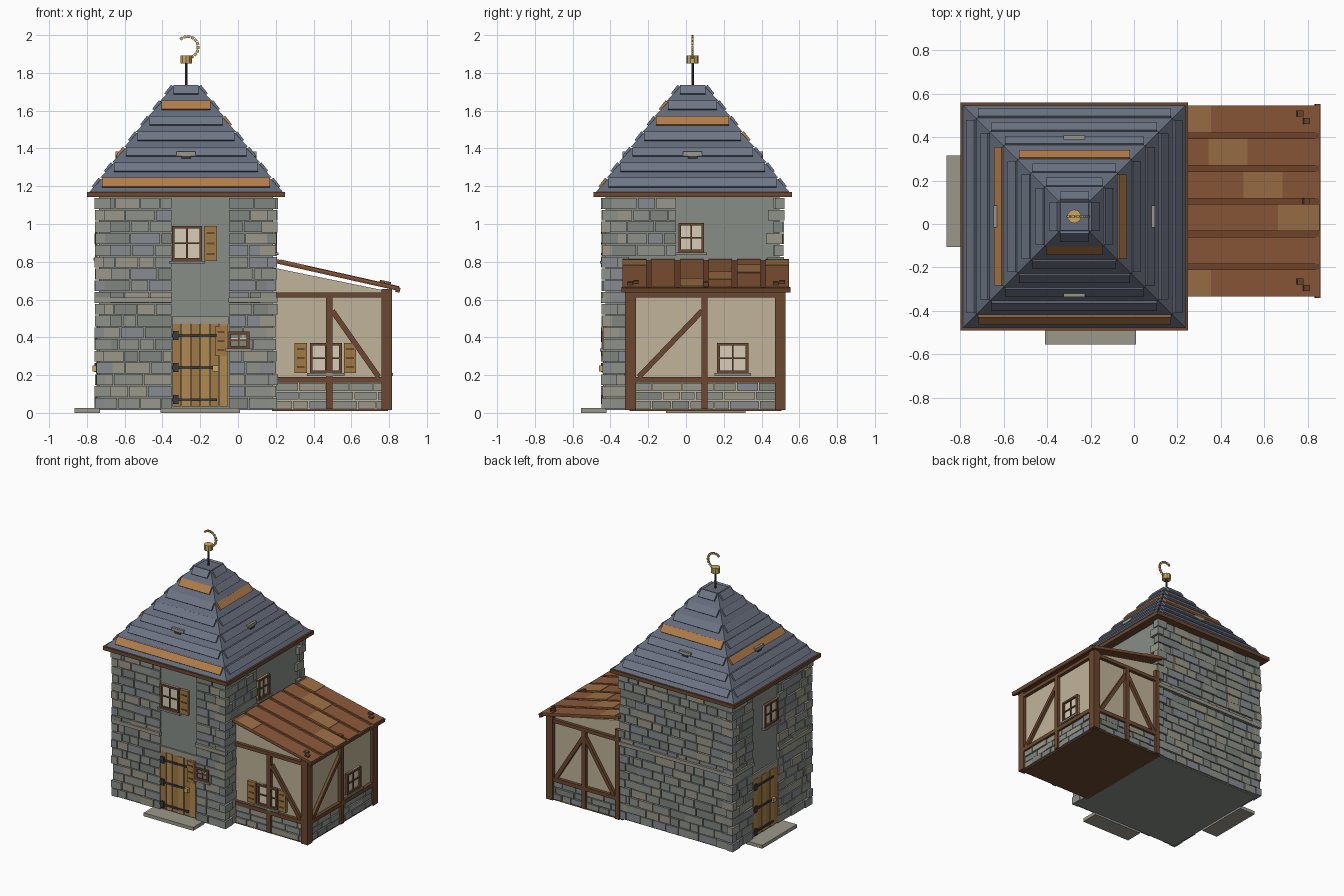
import bpy, bmesh, random
from math import sin, cos, atan2, radians, pi, hypot
from mathutils import Vector, Matrix

if "Cube" in bpy.data.objects:
    bpy.data.objects.remove(bpy.data.objects["Cube"])

random.seed(4)
mats, parts = {}, {}
CX, CY = -0.275, 0.035
X, Y, Z = Vector((1, 0, 0)), Vector((0, 1, 0)), Vector((0, 0, 1))
GREYS = ['8b8f88', '7f857f', '9a9788', '868b90', '8d9189']
WOOD, OAK, PLASTER, SLATE, COPPER = '6b4a34', 'a07a48', 'bfb298', '646b7a', 'b07c4c'
IRON, GOLD, PLAIN, GLASS = '3b3d40', 'c8a860', '878c86', 'd6cbb6'

# wall frames: origin, along-wall axis, outward normal
FACES = {
    'front': (Vector((0, -.425, 0)), X, -Y), 'back': (Vector((0, .495, 0)), X, Y),
    'left': (Vector((-.735, 0, 0)), Y, -X), 'right': (Vector((.185, 0, 0)), Y, X),
    'lean_front': (Vector((0, -.295, 0)), X, -Y), 'lean_back': (Vector((0, .5, 0)), X, Y),
    'lean_right': (Vector((.79, 0, 0)), Y, X)}


def mat(h):
    if h not in mats:
        m = bpy.data.materials.new('colour_' + h)
        m.diffuse_color = [(int(h[i:i + 2], 16) / 255) ** 2.2 for i in (0, 2, 4)] + [1]
        m.use_nodes = True
        m.node_tree.nodes["Principled BSDF"].inputs["Base Color"].default_value = m.diffuse_color
        mats[h] = m
    return mats[h]


def add(name, col, M, size):
    parts.setdefault(name, []).append((col, M @ Matrix.Diagonal((*size, 1))))


def block(name, col, x0, x1, y0, y1, z0, z1):
    add(name, col, Matrix.Translation(((x0 + x1) / 2, (y0 + y1) / 2, (z0 + z1) / 2)), (x1 - x0, y1 - y0, z1 - z0))


def frame(c, u, n, w=Z):
    return Matrix.Translation(c) @ Matrix((u, n, w)).transposed().to_4x4()


def slab(name, col, face, u0, u1, z0, z1, d0, d1):
    o, u, n = FACES[face]
    c = o + u * (u0 + u1) / 2 + n * (d0 + d1) / 2 + Z * (z0 + z1) / 2
    add(name, col, frame(c, u, n), (u1 - u0, d1 - d0, z1 - z0))


def brace(name, face, a, b, w=.028, d=.022):
    o, u, n = FACES[face]
    du, dz = b[0] - a[0], b[1] - a[1]
    l = hypot(du, dz)
    c = o + u * (a[0] + b[0]) / 2 + Z * (a[1] + b[1]) / 2 + n * d / 2
    add(name, WOOD, frame(c, (u * du + Z * dz) / l, n, (Z * du - u * dz) / l), (l, d, w))


def stones(name, face, u0, u1, z0, z1, rows, holes=()):
    h = (z1 - z0) / rows
    for r in range(rows):
        a, zm = z0 + r * h, z0 + (r + .5) * h
        spans = [(u0, u1)]
        for p, q, zl, zh in holes:
            if zl < zm < zh:
                spans = [s for lo, hi in spans for s in ((lo, min(hi, p)), (max(lo, q), hi)) if s[1] - s[0] > .02]
        for lo, hi in spans:
            p = lo
            while p < hi - .005:
                q = min(hi, p + random.uniform(.07, .17))
                if hi - q < .04:
                    q = hi
                slab(name, random.choice(GREYS), face, p + .003, q - .003, a + .003, a + h - .003, -.01,
                     random.uniform(.008, .018))
                p = q


def window(name, face, u0, u1, z0, z1, b=.014):
    slab(name, GLASS, face, u0, u1, z0, z1, -.01, .008)
    um, zm = (u0 + u1) / 2, (z0 + z1) / 2
    for p in (u0, u1 - b):
        slab(name, WOOD, face, p, p + b, z0, z1, 0, .022)
    for p in (z0, z1 - b):
        slab(name, WOOD, face, u0, u1, p, p + b, 0, .022)
    slab(name, WOOD, face, um - .004, um + .004, z0, z1, 0, .016)
    slab(name, WOOD, face, u0, u1, zm - .004, zm + .004, 0, .016)
    slab(name, GREYS[0], face, u0 - .015, u1 + .015, z0 - .014, z0, 0, .03)


def shutter(name, face, u0, u1, z0, z1):
    slab(name, OAK, face, u0, u1, z0, z1, 0, .022)
    for t in (.2, .5, .8):
        p = z0 + (z1 - z0) * t
        slab(name, WOOD, face, u0 + .012, u1 - .012, p - .005, p + .005, .02, .025)


def mesh_object(name, bm, col=None):
    bmesh.ops.recalc_face_normals(bm, faces=bm.faces[:])
    me = bpy.data.meshes.new(name)
    bm.to_mesh(me)
    bm.free()
    ob = bpy.data.objects.new(name, me)
    bpy.context.collection.objects.link(ob)
    if col:
        me.materials.append(mat(col))
    return ob


# tower core, stone walls and string course
block('tower_core', PLAIN, -.735, .185, -.425, .495, .015, 1.15)
door_f, door_l = (-.35, -.05, 0, 2), (-.045, .255, 0, 2)
lean = (-.3, .6, 0, .8)
stones('front_stones', 'front', -.73, .18, .02, 1.14, 18, [door_f])
stones('left_stones', 'left', -.42, .49, .02, 1.14, 18, [door_l])
stones('back_stones', 'back', -.73, .18, .02, 1.14, 18)
stones('right_stones', 'right', -.42, .49, .02, 1.14, 18, [lean, (-.05, .46, .8, 2)])
for f, lo, hi in (('front', -.755, -.35), ('front', -.05, .21), ('left', -.445, -.045),
                  ('left', .255, .515), ('back', -.755, .205)):
    slab('string_course', GREYS[2], f, lo, hi, .585, .612, 0, .026)

# alternating corner quoins
for sx in (-1, 1):
    for sy in (-1, 1):
        for r in range(18):
            z = .02 + r * .0622
            lx, ly = (.085, .05) if r % 2 else (.05, .085)
            e = random.uniform(.474, .486)
            x0, y0 = CX + sx * e, CY + sy * e
            xs, ys = sorted((x0, x0 - sx * lx)), sorted((y0, y0 - sy * ly))
            block('corner_quoins', random.choice(GREYS), *xs, *ys, z + .003, z + .059)


# plank doors with iron straps, knob, lintel and step
def door(face, u0, k):
    name = face + '_door'
    for i in range(6):
        slab(name, (OAK, 'b08850')[i % 2], face, u0 + .05 * i + .002, u0 + .05 * i + .048, .035, .47, 0, .012 + .003 * (i % 2))
    for z in (.07, .24, .41):
        a, b = sorted((u0 + .15 - k * .15, u0 + .15 + k * .09))
        slab(name, IRON, face, a, b, z - .007, z + .007, .01, .022)
        c = u0 + .15 - k * .13
        slab(name, IRON, face, c - .015, c + .015, z - .024, z + .024, .01, .024)
    slab(name + '_lintel', GREYS[2], face, u0, u0 + .3, .47, .51, 0, .012)
    c = u0 + .15 + k * .08
    slab(name + '_knob', GOLD, face, c - .016, c + .016, .22, .252, .01, .035)
    slab(name + '_step', GREYS[2], face, u0 - .06, u0 + .36, 0, .026, -.005, .13)


door('front', -.35, 1)
door('left', -.045, -1)
shutter('notice_board', 'front', -.12, -.06, .3, .46)

# tower windows
window('front_window', 'front', -.35, -.19, .805, .99)
shutter('front_window_shutter', 'front', -.18, -.112, .805, .99)
window('left_window', 'left', -.04, .12, .82, .99)
window('right_window', 'right', -.04, .095, .85, 1.005)
window('small_front_window', 'front', -.05, .06, .34, .43)

# tower roof: eaves, slate courses, raised strips, vents
block('eaves_board', WOOD, CX - .525, CX + .525, CY - .525, CY + .525, 1.142, 1.17)
bm = bmesh.new()
half = lambda z: .505 - .78 * (z - 1.17)
for i in range(7):
    z0, z1 = 1.165 + .0807 * i, 1.165 + .0807 * (i + 1)
    a, b = half(z0) + .008, half(z1) - .004
    M = Matrix.Translation((CX, CY, (z0 + z1) / 2)) @ Matrix.Rotation(pi / 4, 4, 'Z')
    bmesh.ops.create_cone(bm, cap_ends=True, segments=4, radius1=a * 2 ** .5, radius2=b * 2 ** .5,
                          depth=z1 - z0, matrix=M)
mesh_object('slate_roof', bm, SLATE)
copper = {(0, 0), (0, 5), (1, 4), (2, 3), (3, 2)}
s = hypot(1, .78)
for side, (u, n) in enumerate(((X, -Y), (Y, X), (X, Y), (Y, -X))):
    up, out = (Z - n * .78) / s, (n + Z * .78) / s
    for i in range(7):
        z = 1.214 + .082 * i
        c = Vector((CX, CY, z)) + n * half(z) + out * .004
        add('roof_strips', COPPER if (side, i) in copper else '6e7585', frame(c, u, out, up),
            (2 * (.445 - .063 * i), .018, .058))
    c = Vector((CX, CY, 1.372)) + n * (half(1.372) + .01)
    add('roof_vents', GREYS[2], frame(c, u, n), (.1, .03, .022))
    add('roof_vents', IRON, frame(c - Z * .018, u, n), (.05, .03, .018))

# finial: pole, gold collar, crescent of beads
for name, r, z0, z1, col in (('finial_pole', .007, 1.72, 1.87, IRON), ('finial_collar', .032, 1.85, 1.892, GOLD)):
    bm = bmesh.new()
    bmesh.ops.create_cone(bm, cap_ends=True, segments=10, radius1=r, radius2=r, depth=z1 - z0,
                          matrix=Matrix.Translation((CX, CY, (z0 + z1) / 2)))
    mesh_object(name, bm, col)
for i in range(10):
    t = radians(125 - i * 21)
    add('finial_crescent', GOLD, Matrix.Translation((CX + .008 + .056 * cos(t), CY, 1.936 + .056 * sin(t)))
        @ Matrix.Rotation(-t, 4, 'Y'), (.015, .01, .016))

# lean-to plaster body with sloping top
bm = bmesh.new()
prof = [(.18, .015), (.79, .015), (.79, .645), (.18, .77)]
f = bm.faces.new([bm.verts.new((x, -.295, z)) for x, z in prof])
r = bmesh.ops.extrude_face_region(bm, geom=[f])
bmesh.ops.translate(bm, vec=(0, .795, 0), verts=[v for v in r['geom'] if isinstance(v, bmesh.types.BMVert)])
mesh_object('lean_to_plaster', bm, PLASTER)
block('lean_to_floor', WOOD, .18, .795, -.3, .505, .01, .02)

# lean-to stone plinth and timber frame
for f, lo, hi, mid in (('lean_front', .2, .79, .482), ('lean_right', -.295, .5, .098), ('lean_back', .2, .79, .5)):
    stones('plinth_stones', f, lo, hi, .02, .16, 3)
    for z0, z1 in ((.16, .19), (.61, .637)):
        slab('timber_rails', WOOD, f, lo, hi, z0, z1, 0, .024)
    slab('timber_posts', WOOD, f, mid - .017, mid + .017, .02, .62, 0, .025)
for y0, y1 in ((-.322, -.265), (.47, .526)):
    block('timber_posts', WOOD, .76, .815, y0, y1, .015, .655)
block('timber_posts', WOOD, .2, .235, .48, .524, .015, .7)
brace('timber_braces', 'lean_front', (.5, .54), (.745, .19))
brace('timber_braces', 'lean_right', (-.25, .19), (.085, .54))
brace('timber_braces', 'lean_back', (.74, .19), (.51, .56))
brace('timber_braces', 'lean_back', (.25, .19), (.49, .56))
window('lean_front_window', 'lean_front', .38, .55, .21, .37)
window('lean_right_window', 'lean_right', .165, .33, .21, .37)
shutter('lean_shutters', 'lean_front', .3, .365, .21, .37)
shutter('lean_shutters', 'lean_front', .56, .625, .21, .37)

# lean-to roof: base sheet, planks, replaced patches, eave trim, pegs
tilt = atan2(-.145, .645)
ru = Vector((cos(tilt), 0, sin(tilt)))
rw = Vector((-sin(tilt), 0, cos(tilt)))
roof_z = lambda x: .797 + (x - .205) * -.145 / .645


def on_roof(name, col, x0, x1, y0, y1, t0, t1):
    x = (x0 + x1) / 2
    add(name, col, frame(Vector((x, (y0 + y1) / 2, roof_z(x))) + rw * (t0 + t1) / 2, ru, Y, rw),
        ((x1 - x0) / cos(tilt), y1 - y0, t1 - t0))


on_roof('lean_to_roof', '75482f', .19, .85, -.335, .545, -.006, .006)
patches = [(.22, .35), None, (.66, .85), (.5, .68), (.34, .52), (.22, .35)]
for i in range(6):
    y = -.335 + i * .151
    on_roof('roof_planks', '8a5a3c', .19, .85, y, y + .125, 0, .016)
    if patches[i]:
        on_roof('roof_patches', '9c7048', *patches[i], y, y + .125, .01, .019)
on_roof('lean_to_eave_trim', WOOD, .835, .858, -.342, .553, -.014, .012)
for x, y in ((.79, .475), (.76, .51), (.79, .105), (.79, -.295), (.76, -.265)):
    on_roof('roof_pegs', WOOD, x - .014, x + .014, y - .014, y + .014, 0, .03)

# turn the collected blocks into one mesh per part
for name, items in parts.items():
    bm = bmesh.new()
    cols = []
    for col, M in items:
        if col not in cols:
            cols.append(col)
        vs = bmesh.ops.create_cube(bm, size=1, matrix=M)['verts']
        for f in {f for v in vs for f in v.link_faces}:
            f.material_index = cols.index(col)
    ob = mesh_object(name, bm)
    for c in cols:
        ob.data.materials.append(mat(c))
